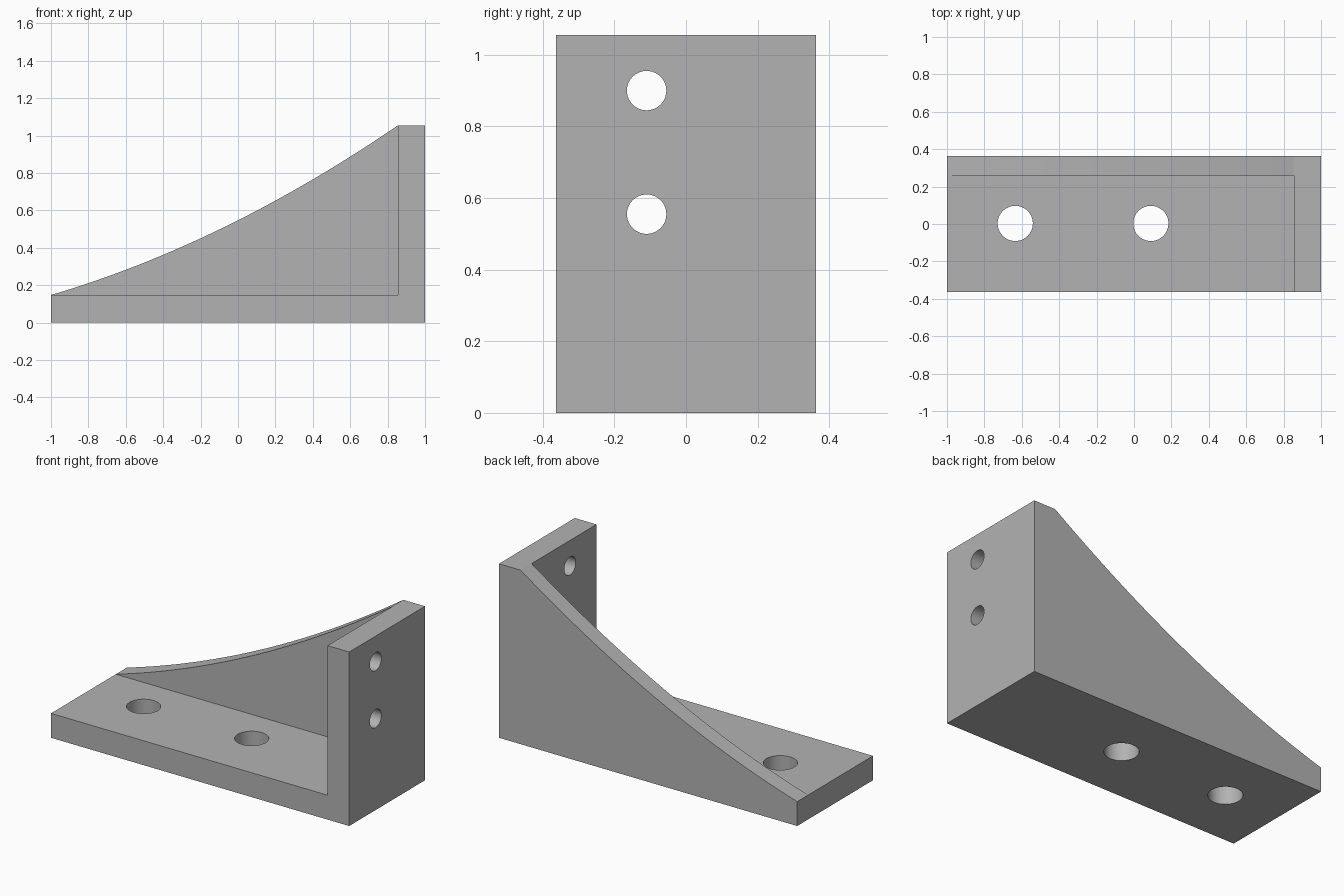
import bpy
import bmesh
from math import radians
from mathutils import Matrix, Vector

cube = bpy.data.objects.get("Cube")
if cube:
    bpy.data.objects.remove(cube, do_unlink=True)

HALF_W, HEIGHT = 0.363, 1.055      # half depth and overall height
BASE_T, WALL_X = 0.148, 0.855      # base top and inner face of upright
RIB_Y, SAG, STEPS = 0.258, 0.09, 32

grey = bpy.data.materials.new("plain grey")
grey.use_nodes = True
colour = (0.45, 0.45, 0.45, 1)
grey.diffuse_color = colour
grey.node_tree.nodes["Principled BSDF"].inputs["Base Color"].default_value = colour


def make_object(name, bm):
    bmesh.ops.recalc_face_normals(bm, faces=bm.faces)
    mesh = bpy.data.meshes.new(name)
    bm.to_mesh(mesh)
    bm.free()
    mesh.materials.append(grey)
    obj = bpy.data.objects.new(name, mesh)
    bpy.context.collection.objects.link(obj)
    return obj


def cut(target, name, bm):
    cutter = make_object(name, bm)
    cutter.hide_render = True
    mod = target.modifiers.new(name, "BOOLEAN")
    mod.operation = "DIFFERENCE"
    mod.solver = "EXACT"
    mod.object = cutter
    bpy.context.view_layer.objects.active = target
    bpy.ops.object.modifier_apply(modifier=name)
    bpy.data.objects.remove(cutter, do_unlink=True)


def cut_hole(target, name, centre, radius, axis):
    bm = bmesh.new()
    turn = Matrix.Rotation(radians(90), 4, "Y") if axis == "X" else Matrix()
    bmesh.ops.create_cone(bm, cap_ends=True, segments=64, radius1=radius,
                          radius2=radius, depth=0.5,
                          matrix=Matrix.Translation(centre) @ turn)
    cut(target, name, bm)


# Full-depth side profile with the sagging curve
profile = [(1, HEIGHT), (1, 0), (-1, 0)]
for i in range(STEPS + 1):
    t = i / STEPS
    x = -1 + t * (WALL_X + 1)
    z = BASE_T + t * (HEIGHT - BASE_T) - 4 * SAG * t * (1 - t)
    profile.append((x, z))
bm = bmesh.new()
side = bm.faces.new([bm.verts.new((x, -HALF_W, z)) for x, z in profile])
extruded = bmesh.ops.extrude_face_region(bm, geom=[side])["geom"]
bmesh.ops.translate(bm, vec=(0, 2 * HALF_W, 0),
                    verts=[v for v in extruded if isinstance(v, bmesh.types.BMVert)])
bracket = make_object("gusset_bracket", bm)

# Hollow out the corner, leaving base, upright and rear rib
low, high = Vector((-1.5, -1, BASE_T)), Vector((WALL_X, RIB_Y, 1.5))
bm = bmesh.new()
bmesh.ops.create_cube(bm, size=1, matrix=Matrix.Translation((low + high) / 2)
                      @ Matrix.Diagonal((*(high - low), 1)))
cut(bracket, "corner_cutter", bm)

# Bolt holes in base and upright
for x in (-0.635, 0.09):
    cut_hole(bracket, "base_hole", (x, 0.003, 0.07), 0.094, "Z")
for z in (0.555, 0.9):
    cut_hole(bracket, "upright_hole", (0.93, -0.11, z), 0.055, "X")

# Smooth the curve and hole walls, keep edges sharp
bpy.ops.object.select_all(action="DESELECT")
bracket.select_set(True)
bpy.context.view_layer.objects.active = bracket
bpy.ops.object.shade_smooth_by_angle(angle=radians(30))
